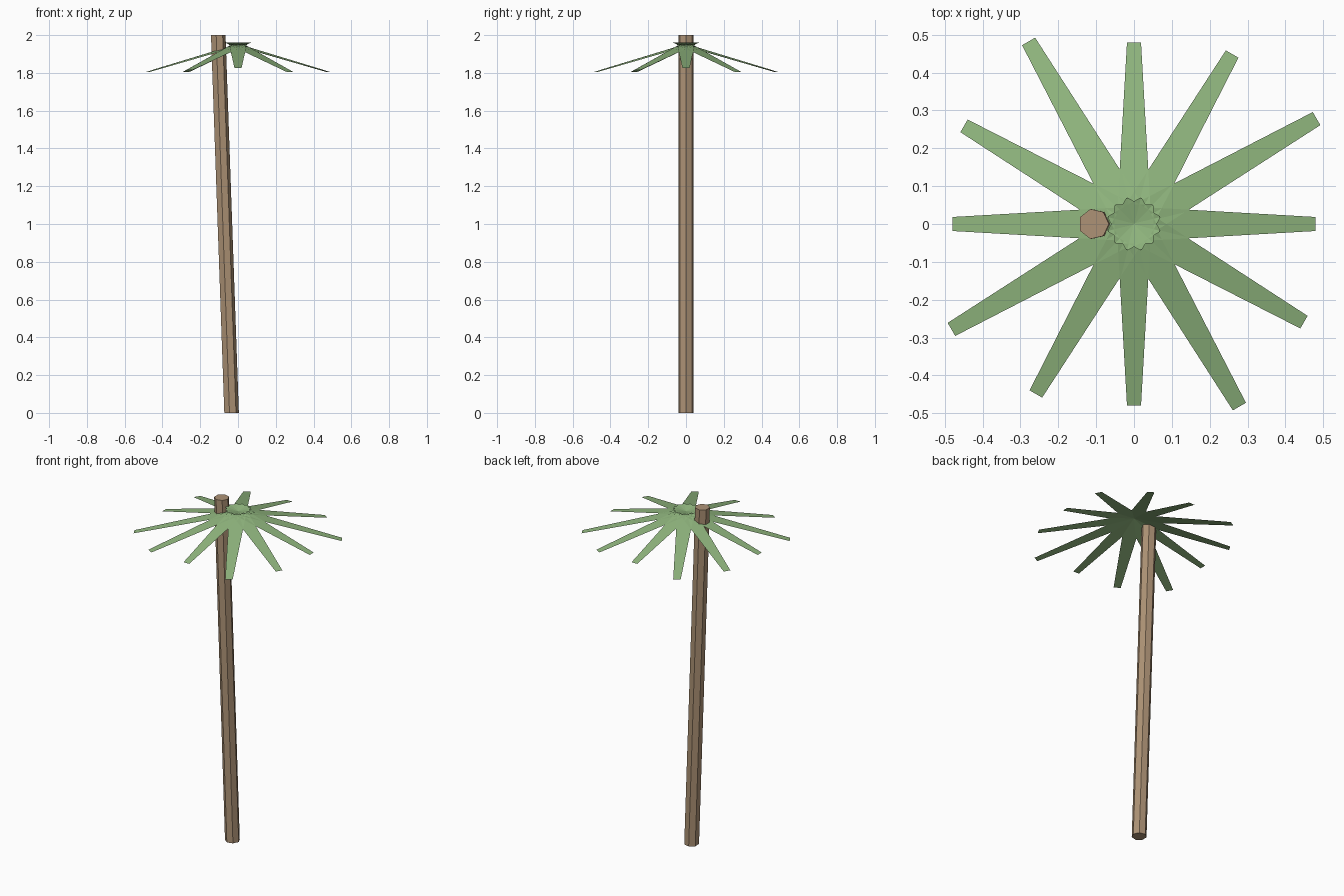
import bpy
from math import sin, cos, tau, radians

if "Cube" in bpy.data.objects:
    bpy.data.objects.remove(bpy.data.objects["Cube"])


def make_object(name, verts, faces, color):
    mesh = bpy.data.meshes.new(name)
    mesh.from_pydata(verts, [], faces)
    mesh.update()
    mat = bpy.data.materials.new(name + "_color")
    mat.diffuse_color = color
    mat.use_nodes = True
    mat.node_tree.nodes["Principled BSDF"].inputs["Base Color"].default_value = mat.diffuse_color
    mesh.materials.append(mat)
    obj = bpy.data.objects.new(name, mesh)
    bpy.context.collection.objects.link(obj)
    return obj


# Leaning seven-sided trunk with level ends
SIDES, RADIUS = 7, 0.0405
verts = [(cx + RADIUS * cos(tau * i / SIDES), RADIUS * sin(tau * i / SIDES), z)
         for cx, z in ((-0.036, 0.0), (-0.1065, 2.0)) for i in range(SIDES)]
faces = [(i, (i + 1) % SIDES, SIDES + (i + 1) % SIDES, SIDES + i)
         for i in range(SIDES)]
faces += [tuple(reversed(range(SIDES))), tuple(range(SIDES, 2 * SIDES))]
make_object("trunk", verts, faces, (0.42, 0.29, 0.18, 1))

# Crown of flat tapered fronds, each starting just past the centre
verts, faces = [], []
for k in range(12):
    s = (1.0, 1.16, 1.08)[k % 3]
    a = radians(30 * k)
    outline = ((-0.052, -0.049, 1.96), (0.48 * s, -0.0185 * s ** 0.5, 1.96 - 0.135 * s),
               (0.48 * s, 0.0185 * s ** 0.5, 1.96 - 0.135 * s), (-0.052, 0.049, 1.96))
    n = len(verts)
    verts += [(r * cos(a) - w * sin(a), r * sin(a) + w * cos(a), z)
              for r, w, z in outline]
    faces.append((n, n + 1, n + 2, n + 3))
make_object("fronds", verts, faces, (0.28, 0.47, 0.21, 1))
